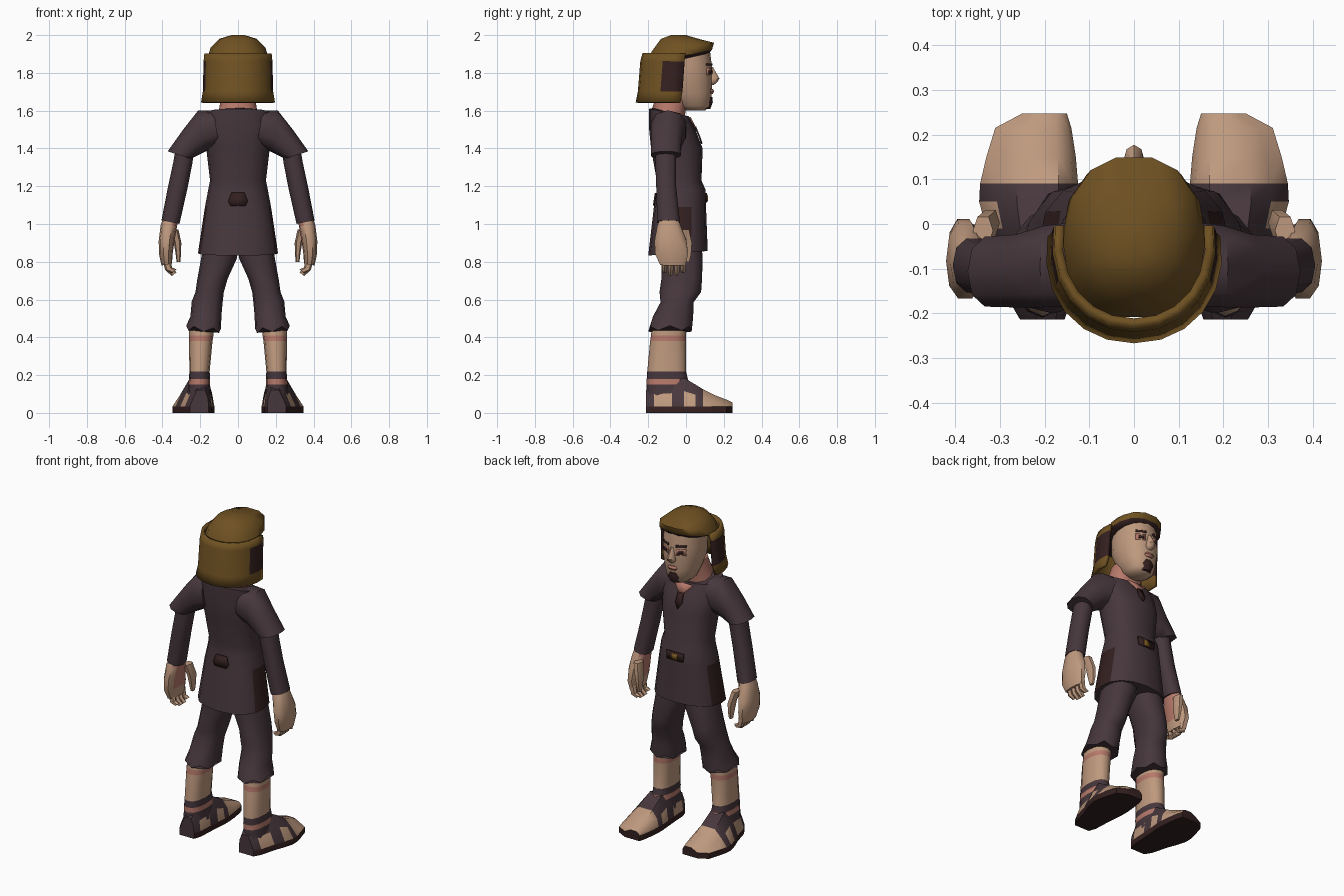
import bpy, bmesh
from math import cos, sin, pi, radians

cube = bpy.data.objects.get("Cube")
if cube:
    bpy.data.objects.remove(cube, do_unlink=True)


def material(name, r, g, b):
    m = bpy.data.materials.new(name)
    m.diffuse_color = (r, g, b, 1)
    m.use_nodes = True
    m.node_tree.nodes["Principled BSDF"].inputs["Base Color"].default_value = (r, g, b, 1)
    return m


CLOTH = material("dark_cloth", .062, .038, .046)
SKIN = material("skin", .52, .32, .21)
PINK = material("flushed_skin", .47, .19, .145)
HAIR = material("brown_hair", .16, .083, .016)
DARK = material("dark_leather", .034, .014, .014)
GOLD = material("brass", .2, .1, .015)


def finish(name, bm, mats, mirror=False, thick=0, angle=50):
    """Turn a bmesh into a smooth-shaded object with sharp creases."""
    bmesh.ops.recalc_face_normals(bm, faces=bm.faces)
    me = bpy.data.meshes.new(name)
    bm.to_mesh(me)
    bm.free()
    for m in mats:
        me.materials.append(m)
    for p in me.polygons:
        p.use_smooth = True
    me.set_sharp_from_angle(angle=radians(angle))
    ob = bpy.data.objects.new(name, me)
    bpy.context.collection.objects.link(ob)
    if thick:
        ob.modifiers.new("thickness", "SOLIDIFY").thickness = thick
    if mirror:
        ob.modifiers.new("mirror", "MIRROR")
    return ob


def ring(r, n, power, arc):
    """Ring r = inner x, z, outer x, z, back y, front y, optional front lift."""
    x0, z0, x1, z1, y0, y1 = r[:6]
    lift = r[6] if len(r) > 6 else 0
    a0, a1 = arc or (0, 2 * pi)
    pts = []
    for i in range(n + 1 if arc else n):
        a = a0 + (a1 - a0) * i / n
        c, s = [abs(v) ** power * (1 if v > 0 else -1) for v in (cos(a), sin(a))]
        pts.append(((x0 + x1) / 2 + (x1 - x0) / 2 * c,
                    (y0 + y1) / 2 + (y1 - y0) / 2 * s,
                    (z0 + z1) / 2 + (z1 - z0) / 2 * c + lift * s))
    return pts


def skin_rows(rows, closed=True, seg=None, rule=None):
    bm = bmesh.new()
    vs = [[bm.verts.new(p) for p in row] for row in rows]
    n = len(vs[0])
    for k, (a, b) in enumerate(zip(vs, vs[1:])):
        for i in range(n if closed else n - 1):
            j = (i + 1) % n
            f = bm.faces.new((a[i], a[j], b[j], b[i]))
            f.material_index = seg[k] if seg else 0
    if closed:
        bm.faces.new(vs[0])
        bm.faces.new(vs[-1]).material_index = seg[-1] if seg else 0
    if rule:
        for f in bm.faces:
            f.material_index = rule(f.calc_center_median())
    return bm


def loft(name, rings, mats, n=12, power=.85, arc=None, seg=None, rule=None,
         zig=0, mirror=False, thick=0, angle=50):
    rows = [ring(r, n, power, arc) for r in rings]
    if zig:
        rows[-1] = [(x, y, z + zig * (-1) ** i) for i, (x, y, z) in enumerate(rows[-1])]
    return finish(name, skin_rows(rows, not arc, seg, rule), mats, mirror, thick, angle)


def centred(*rows):
    """Rings symmetric about x = 0: half width, z, back y, front y, lift."""
    return [(-r[0], r[1], r[0], r[1], *r[2:]) for r in rows]


def plate(name, pts, mat, mirror=False):
    bm = bmesh.new()
    bm.faces.new([bm.verts.new(p) for p in pts])
    ob = finish(name, bm, [mat], mirror, .008)
    ob.modifiers["thickness"].offset = 0


# Tunic with open side slits
loft("tunic", centred(
    (.10, 1.59, -.17, -.01, -.025), (.17, 1.59, -.195, .015, -.02),
    (.18, 1.5, -.195, .05), (.168, 1.4, -.185, .088), (.148, 1.23, -.155, .082),
    (.158, 1.18, -.155, .104), (.175, 1.09, -.17, .106), (.212, .845, -.2, .115, .012)),
    [CLOTH, DARK], n=16,
    rule=lambda c: int(c.z < 1.08 and abs(c.x) > .1 and abs(c.y + .04) < .045))
loft("sleeve", [(.10, 1.42, .13, 1.60, -.19, .01), (.18, 1.38, .21, 1.602, -.19, .0),
                (.21, 1.365, .29, 1.50, -.19, -.02), (.25, 1.345, .372, 1.385, -.188, -.025)],
     [CLOTH], n=10, mirror=True)

# Arms
loft("arm", [(.235, 1.40, .33, 1.40, -.165, -.05), (.24, 1.33, .342, 1.33, -.165, -.05),
             (.265, 1.2, .37, 1.2, -.16, -.05), (.31, 1.0, .405, 1.02, -.155, -.03)],
     [CLOTH], n=10, mirror=True)

# Hands: palm, thumb and four curled fingers
loft("hand", [(.318, 1.03, .398, 1.03, -.14, -.04), (.322, .99, .41, .99, -.155, -.025),
              (.335, .92, .42, .91, -.17, .005), (.345, .85, .418, .84, -.168, .015),
              (.35, .79, .405, .78, -.14, .0)],
     [SKIN, PINK], n=10, mirror=True, rule=lambda c: int(c.x < .345))
loft("thumb", [(.315, .97, .36, .97, -.05, .02), (.30, .9, .34, .9, -.03, .035),
               (.302, .84, .33, .84, -.02, .03), (.305, .80, .325, .80, -.01, .02)],
     [SKIN], n=6, mirror=True)
for i, name in enumerate(("little", "ring", "middle", "index")):
    y = -.13 + i * .033
    tip = .74 - .015 * (i in (1, 2))
    loft(name + "_finger", [(.355, .82, .40, .81, y, y + .034),
                            (.35, .77, .385, .755, y, y + .032),
                            (.325, tip + .02, .35, tip, y + .004, y + .028)],
         [SKIN], n=6, mirror=True)

# Trousers with ragged hems
loft("trouser_leg", [(-.002, .93, .175, .93, -.13, .08), (.005, .82, .195, .82, -.13, .088),
                     (.055, .71, .215, .71, -.13, .085), (.075, .64, .225, .64, -.14, .08),
                     (.082, .58, .245, .59, -.135, .04), (.088, .51, .252, .51, -.175, .038),
                     (.09, .435, .274, .45, -.2, .03)],
     [CLOTH], n=12, zig=.012, mirror=True)

# Lower legs with ankle straps
loft("lower_leg", [(.13, .47, .26, .47, -.18, .0), (.13, .41, .26, .41, -.185, .0),
                   (.135, .38, .26, .38, -.19, .0), (.15, .22, .257, .22, -.205, .0),
                   (.148, .18, .26, .18, -.208, .01), (.148, .15, .262, .15, -.208, .02),
                   (.14, .08, .27, .08, -.21, .04)],
     [SKIN, PINK, CLOTH], n=12, seg=[0, 1, 0, 2, 1, 2], mirror=True)


# Sandals: cross-sections from heel to toe, skin showing between the straps
def foot_section(y, a, b, top):
    w = b - a
    side = .03 + (top - .03) * .55
    return [(a, y, 0), (a, y, .035), (a + .05 * w, y, side), (a + .2 * w, y, top),
            (b - .38 * w, y, top), (b - .18 * w, y, side), (b, y, .035), (b, y, 0)]


def foot_colour(c):
    if c.z < .034:
        return 1
    if c.y > .09:
        return 2
    gap = -.17 < c.y < -.07 or -.01 < c.y < .05
    return 2 if gap and c.z < .1 else 0


sections = [(-.213, .155, .255, .12), (-.17, .14, .28, .155), (-.075, .135, .305, .165),
            (-.01, .13, .33, .185), (.05, .125, .346, .15), (.09, .125, .344, .125),
            (.15, .13, .33, .095), (.215, .14, .31, .07), (.247, .15, .25, .055)]
finish("sandalled_foot", skin_rows([foot_section(*s) for s in sections], rule=foot_colour),
       [CLOTH, DARK, SKIN], mirror=True, angle=40)

# Neck and head
loft("neck", centred((.12, 1.55, -.185, -.01), (.1, 1.61, -.18, .0), (.085, 1.7, -.15, .03)),
     [PINK])
loft("head", centred((.05, 1.60, .0, .10), (.08, 1.625, -.05, .128), (.1, 1.69, -.1, .136),
                     (.118, 1.76, -.13, .14), (.122, 1.83, -.13, .138), (.115, 1.93, -.13, .125)),
     [SKIN], n=16, power=.92)
loft("nose", centred((.01, 1.83, .11, .143), (.022, 1.77, .1, .177), (.026, 1.75, .1, .165),
                     (.015, 1.735, .1, .145)), [SKIN], n=8)
loft("lips", centred((.025, 1.715, .1, .143), (.036, 1.702, .1, .149), (.025, 1.688, .1, .141)),
     [PINK], n=8)
loft("goatee", centred((.025, 1.672, .08, .139), (.045, 1.645, .06, .142),
                       (.032, 1.608, .06, .128)), [DARK], n=8)


# Facial details on the curved face
def face_patch(name, x0, x1, z0, z1, lift, mat):
    def on_face(x, z):
        return (x, .005 + lift + .134 * (1 - (x / .122) ** 2) ** .5, z)
    plate(name, [on_face(x0, z0), on_face(x1, z0), on_face(x1, z1), on_face(x0, z1)], mat, True)


face_patch("eye_socket", .028, .078, 1.788, 1.825, .0, PINK)
face_patch("eye", .038, .068, 1.798, 1.813, .004, DARK)
face_patch("eyebrow", .024, .08, 1.838, 1.85, .001, DARK)

# Hair: crown with a fringe, then a curtain around the sides and back
loft("hair_crown", centred((.035, 2.0, -.08, .0), (.1, 1.98, -.135, .07),
                           (.145, 1.935, -.187, .152, .025), (.16, 1.885, -.212, .142, .04),
                           (.125, 1.87, -.19, .126, .035)),
     [HAIR, DARK], n=14, seg=[0, 0, 0, 1], angle=60)
loft("hair_curtain", centred((.159, 1.9, -.211, .13), (.163, 1.86, -.222, .13),
                             (.167, 1.7, -.235, .12), (.177, 1.64, -.247, .11)),
     [HAIR, DARK], n=12, power=.95, arc=(pi - .2, 2 * pi + .2), thick=-.02, angle=60,
     rule=lambda c: int(c.y > -.1 and 1.7 < c.z < 1.87))

# Neckline, lacing, belt buckle and back pouch
plate("open_neckline", [(-.065, .022, 1.565), (.065, .022, 1.565), (0, .056, 1.495)], PINK)
plate("neck_lacing", [(-.018, .05, 1.515), (.018, .05, 1.515), (.022, .072, 1.46),
                      (0, .084, 1.425), (-.022, .072, 1.46)], DARK)
plate("belt_patch", [(-.06, .106, 1.165), (.06, .106, 1.165), (.055, .108, 1.115),
                     (-.055, .108, 1.115)], DARK)
plate("buckle", [(-.018, .111, 1.155), (.018, .111, 1.155), (.018, .112, 1.12),
                 (-.018, .112, 1.12)], GOLD)
plate("back_pouch", [(-.035, -.161, 1.165), (.035, -.161, 1.165), (.052, -.167, 1.12),
                     (.04, -.171, 1.097), (-.04, -.171, 1.097), (-.052, -.167, 1.12)], DARK)
